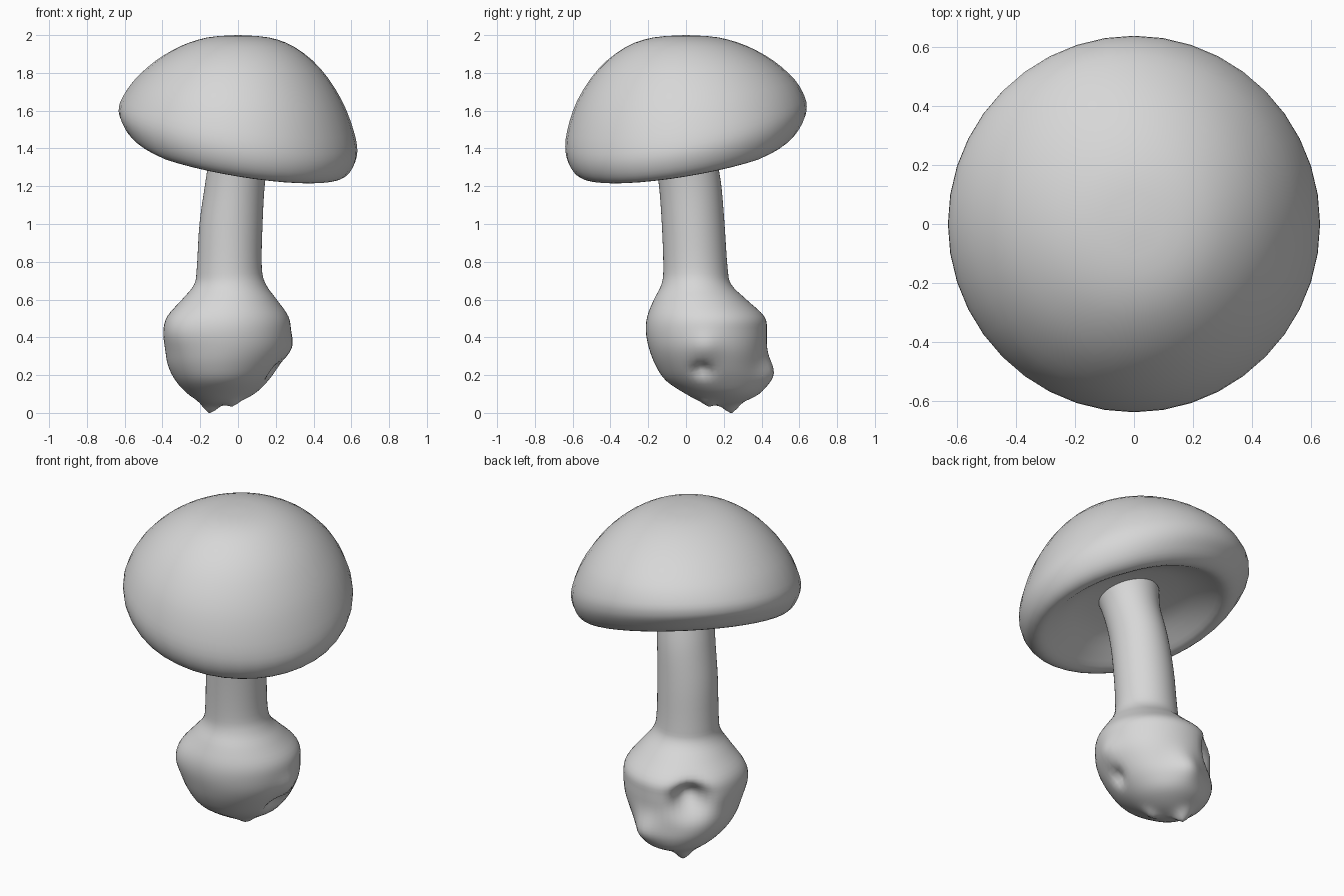
import bpy, bmesh, math
from mathutils import Vector

default = bpy.data.objects.get("Cube")
if default:
    bpy.data.objects.remove(default, do_unlink=True)

grey = bpy.data.materials.new("plain grey")
grey.use_nodes = True
colour = (0.68, 0.68, 0.68, 1)
grey.diffuse_color = colour
grey.node_tree.nodes["Principled BSDF"].inputs["Base Color"].default_value = colour


def smooth_rows(rows, steps):
    """Catmull-Rom interpolation through a list of equal-length rows."""
    out = []
    for i in range(len(rows) - 1):
        a, b, c, d = (rows[min(max(i + k, 0), len(rows) - 1)] for k in (-1, 0, 1, 2))
        for s in range(steps):
            t = s / steps
            out.append([q + t / 2 * (r - p + t * (2 * p - 5 * q + 4 * r - u + t * (3 * (q - r) + u - p)))
                        for p, q, r, u in zip(a, b, c, d)])
    return out + [list(rows[-1])]


def clamp(v):
    return min(max(v, 0), 1)


def loft(name, rings, deform, sides=40):
    """Skin elliptical rings (cx, cy, rx, ry, z), then move each point by deform."""
    bm = bmesh.new()
    loops = []
    for cx, cy, rx, ry, z in rings:
        loop = []
        for k in range(sides):
            a = math.tau * k / sides
            p = Vector((cx + rx * math.cos(a), cy + ry * math.sin(a), z))
            loop.append(bm.verts.new(deform(p)))
        loops.append(loop)
    for lo, hi in zip(loops, loops[1:]):
        for k in range(sides):
            n = (k + 1) % sides
            bm.faces.new((lo[k], lo[n], hi[n], hi[k]))
    bmesh.ops.remove_doubles(bm, verts=bm.verts, dist=0.0005)
    bmesh.ops.recalc_face_normals(bm, faces=bm.faces)
    mesh = bpy.data.meshes.new(name)
    bm.to_mesh(mesh)
    bm.free()
    mesh.materials.append(grey)
    mesh.shade_smooth()
    obj = bpy.data.objects.new(name, mesh)
    bpy.context.collection.objects.link(obj)
    return obj


# Tilted cap: full dome, thin rolled rim and deep hollow underside (rx, ry, z)
cap_profile = [(0, 0, 1.50), (0.14, 0.14, 1.495), (0.30, 0.30, 1.46), (0.43, 0.43, 1.385),
               (0.51, 0.51, 1.34), (0.57, 0.57, 1.355), (0.612, 0.615, 1.41),
               (0.632, 0.638, 1.49), (0.613, 0.63, 1.58), (0.548, 0.575, 1.71),
               (0.437, 0.463, 1.843), (0.30, 0.32, 1.94), (0.16, 0.17, 1.988), (0, 0, 2.0)]


def tilt_cap(p):
    lean = p.y - p.x
    underside = clamp((1.5 - p.z) / 0.1)
    p.z += 0.165 * clamp((1.97 - p.z) / 0.45) * lean + 0.05 * underside * max(lean, 0)
    return p


loft("cap", smooth_rows([(0, 0, *row) for row in cap_profile], 3), tilt_cap)

# Stem flowing into a lumpy root bulb
body_rings = [(-0.11, 0.19, 0, 0, 0.035), (-0.10, 0.19, 0.09, 0.10, 0.055),
              (-0.09, 0.19, 0.175, 0.19, 0.10), (-0.085, 0.155, 0.245, 0.26, 0.17),
              (-0.075, 0.13, 0.295, 0.29, 0.25), (-0.06, 0.115, 0.325, 0.31, 0.34),
              (-0.058, 0.108, 0.335, 0.32, 0.43), (-0.053, 0.105, 0.32, 0.31, 0.51),
              (-0.045, 0.075, 0.25, 0.245, 0.60), (-0.042, 0.055, 0.19, 0.185, 0.68),
              (-0.046, 0.05, 0.172, 0.17, 0.77), (-0.037, 0.038, 0.167, 0.166, 1.0),
              (-0.015, 0.02, 0.158, 0.165, 1.22), (0.012, -0.012, 0.16, 0.165, 1.4),
              (0.03, -0.035, 0.185, 0.185, 1.52)]

# Lumps and dents: centre, offset at the centre, reach
lumps = [((-0.27, 0.34, 0.41), (0.09, -0.09, 0.02), 0.09),
         ((0.20, 0.085, 0.22), (-0.04, 0, 0.02), 0.045),
         ((0.27, 0.10, 0.35), (0.02, 0, 0), 0.07),
         ((-0.03, 0.42, 0.21), (0.01, 0.05, 0), 0.09),
         ((-0.31, -0.08, 0.44), (-0.02, -0.02, 0), 0.14),
         ((-0.15, 0.24, 0.055), (0, 0, -0.05), 0.045),
         ((-0.03, 0.12, 0.07), (0, 0, -0.025), 0.04)]


def sculpt(p):
    move = Vector()
    for centre, offset, reach in lumps:
        move += Vector(offset) * math.exp(-((p - Vector(centre)).length / reach) ** 2)
    return p + move


loft("stem_and_bulb", smooth_rows(body_rings, 4), sculpt, sides=56)
